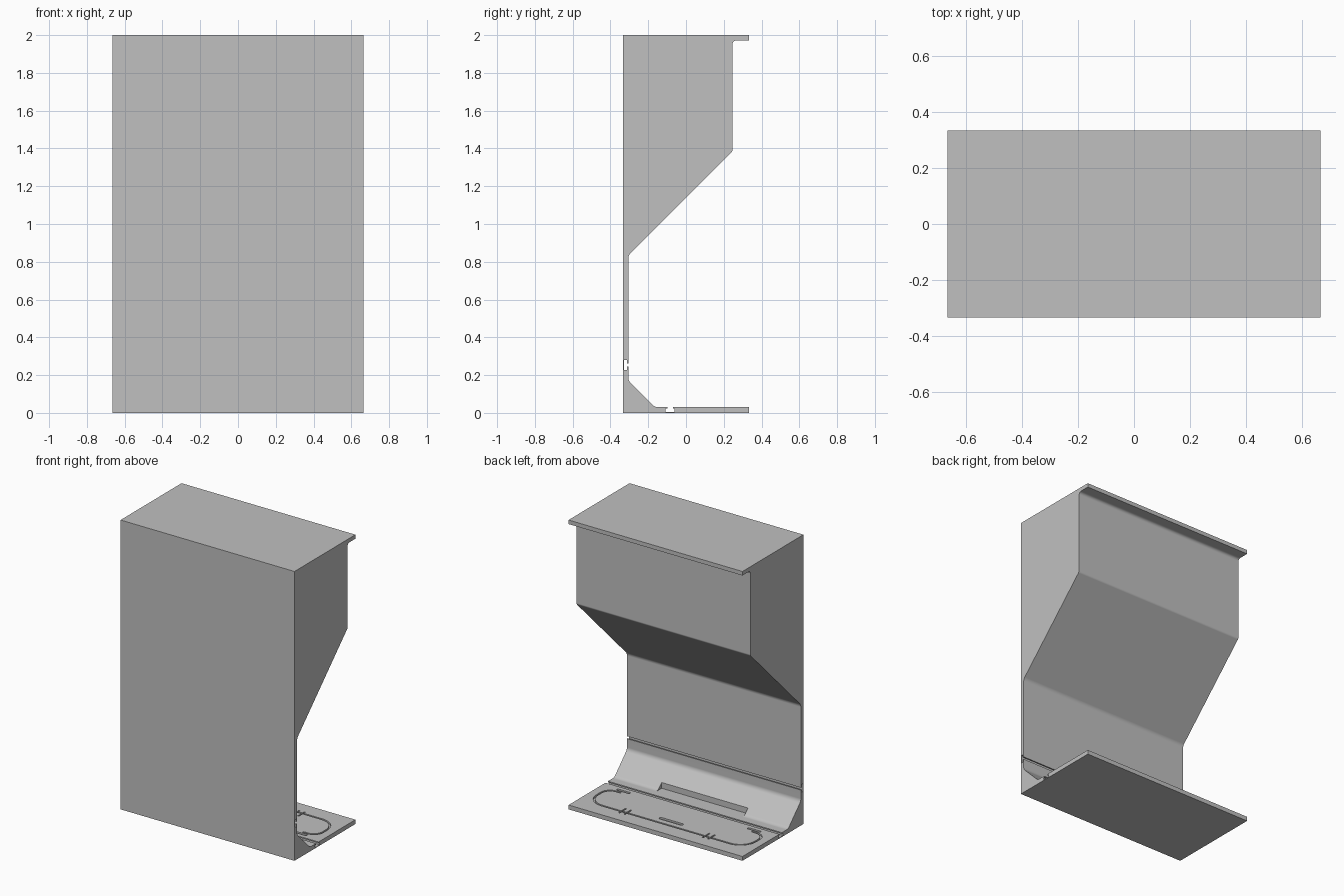
import bpy
import bmesh
import math
from mathutils import Vector

cube = bpy.data.objects.get("Cube")
if cube:
    bpy.data.objects.remove(cube, do_unlink=True)

HALF_X = 0.665
FLOOR = 0.03

grey = bpy.data.materials.new("plain_grey")
grey.use_nodes = True
grey.diffuse_color = (0.53, 0.53, 0.53, 1)
grey.node_tree.nodes["Principled BSDF"].inputs["Base Color"].default_value = grey.diffuse_color


def rounded(corners, steps=5):
    """Replace each (u, v, radius) corner by a tangent arc."""
    out = []
    for i, (u, v, radius) in enumerate(corners):
        p = Vector((u, v))
        if not radius:
            out.append(p)
            continue
        a = (Vector(corners[i - 1][:2]) - p).normalized()
        b = (Vector(corners[(i + 1) % len(corners)][:2]) - p).normalized()
        half = a.angle(b) / 2
        centre = p + (a + b).normalized() * radius / math.sin(half)
        start = p + a * radius / math.tan(half) - centre
        end = p + b * radius / math.tan(half) - centre
        sweep = start.angle_signed(end)
        for k in range(steps + 1):
            t = -sweep * k / steps
            c, s = math.cos(t), math.sin(t)
            out.append(centre + Vector((start.x * c - start.y * s, start.x * s + start.y * c)))
    return out


def prism(name, outline, place, low, high):
    """Extrude a 2D outline between two levels; place maps (point, level) to 3D."""
    bm = bmesh.new()
    ends = [[bm.verts.new(place(p, level)) for p in outline] for level in (low, high)]
    for ring in ends:
        bm.faces.new(ring)
    n = len(outline)
    for i in range(n):
        j = (i + 1) % n
        bm.faces.new((ends[0][i], ends[0][j], ends[1][j], ends[1][i]))
    bmesh.ops.recalc_face_normals(bm, faces=bm.faces)
    mesh = bpy.data.meshes.new(name)
    bm.to_mesh(mesh)
    bm.free()
    obj = bpy.data.objects.new(name, mesh)
    bpy.context.collection.objects.link(obj)
    return obj


def along_x(p, level):
    return (level, p.x, p.y)


def along_z(p, level):
    return (p.x, p.y, level)


# Stand body: side profile as (y, z, fillet radius), with both T slots
profile = [
    (-0.333, 0, 0), (0.333, 0, 0), (0.333, FLOOR, 0),
    # T slot in the base
    (-0.07, FLOOR, 0), (-0.07, 0.022, 0), (-0.06, 0.022, 0), (-0.06, 0.006, 0),
    (-0.108, 0.006, 0), (-0.108, 0.022, 0), (-0.098, 0.022, 0), (-0.098, FLOOR, 0),
    # sloped foot
    (-0.165, FLOOR, 0.04), (-0.305, 0.17, 0.04),
    # T slot in the wall
    (-0.305, 0.245, 0), (-0.313, 0.245, 0), (-0.313, 0.226, 0), (-0.329, 0.226, 0),
    (-0.329, 0.28, 0), (-0.313, 0.28, 0), (-0.313, 0.262, 0), (-0.305, 0.262, 0),
    # overhanging upper box and lip
    (-0.305, 0.835, 0.04), (0.246, 1.385, 0.02), (0.246, 1.972, 0.02),
    (0.333, 1.972, 0), (0.333, 2, 0), (-0.333, 2, 0),
]
body = prism("stand_body", rounded(profile), along_x, -HALF_X, HALF_X)
cutters = []


def cut_box(name, x0, x1, y0, y1, bottom, top, radius=0):
    corners = [(x0, y0, radius), (x1, y0, radius), (x1, y1, radius), (x0, y1, radius)]
    cutters.append(prism(name, rounded(corners), along_z, bottom, top))


def u_path(x, front, back, end, radius):
    """Corner list of half a tray outline from the end tip to the long side."""
    return [(end, front, 0), (x, front, radius * 0.6), (x, back, radius), (-x, back, radius),
            (-x, front, radius * 0.6), (-end, front, 0)]


# Tray outline groove in the base
W = 0.012
outer = rounded(u_path(0.61, -0.01, 0.225, 0.5, 0.12), 8)
inner = rounded(u_path(0.61 - W, -0.01 + W, 0.225 - W, 0.5, 0.12 - W), 8)
cutters.append(prism("tray_groove", outer + inner[::-1], along_z, 0.018, 0.05))

# Clip recesses, groove tips and centre slot in the base
for side in (-1, 1):
    x = 0.32 * side
    cut_box("clip_recess", x - 0.025, x - 0.015, 0.17, 0.245, 0.018, 0.05)
    cut_box("clip_recess", x + 0.015, x + 0.025, 0.17, 0.245, 0.018, 0.05)
    x = 0.5 * side
    cut_box("tip_recess", x - 0.05, x + 0.05, -0.04, -0.022, 0.018, 0.05, 0.008)
cut_box("centre_slot", -0.09, 0.09, 0.15, 0.174, 0.018, 0.05, 0.011)

# Finger notch in the sloped foot
cut_box("finger_notch", -0.33, 0.33, -0.205, -0.13, FLOOR, 0.15)

# Apply the cuts and remove the cutters
for cutter in cutters:
    cutter.hide_render = True
    mod = body.modifiers.new("cut", 'BOOLEAN')
    mod.operation = 'DIFFERENCE'
    mod.solver = 'EXACT'
    mod.object = cutter
bpy.context.view_layer.update()
graph = bpy.context.evaluated_depsgraph_get()
mesh = bpy.data.meshes.new_from_object(body.evaluated_get(graph))
body.modifiers.clear()
body.data = mesh
for cutter in cutters:
    bpy.data.objects.remove(cutter, do_unlink=True)

mesh.materials.clear()
mesh.materials.append(grey)
for poly in mesh.polygons:
    poly.material_index = 0

# Soft fillets, crisp edges
bpy.ops.object.select_all(action='DESELECT')
body.select_set(True)
bpy.context.view_layer.objects.active = body
bpy.ops.object.shade_smooth_by_angle(angle=math.radians(30))
weighted = body.modifiers.new("weighted_normals", 'WEIGHTED_NORMAL')
weighted.keep_sharp = True
